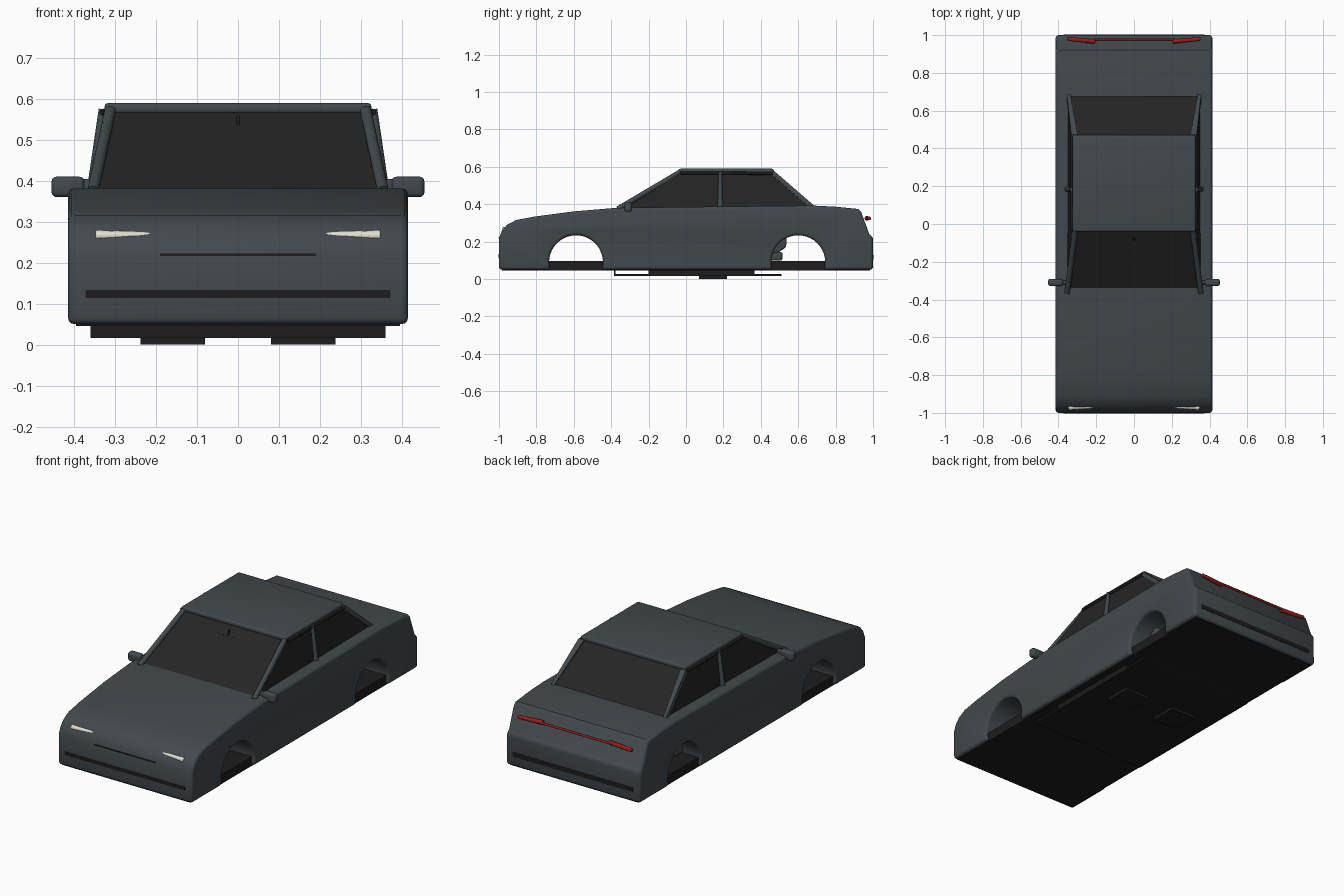
import bpy, bmesh, math
from mathutils import Vector

if "Cube" in bpy.data.objects:
    bpy.data.objects.remove(bpy.data.objects["Cube"])


def material(name, rgb, rough=0.6):
    m = bpy.data.materials.new(name)
    m.use_nodes = True
    m.diffuse_color = (*rgb, 1)
    node = m.node_tree.nodes["Principled BSDF"]
    node.inputs["Base Color"].default_value = (*rgb, 1)
    node.inputs["Roughness"].default_value = rough
    return m


PAINT = material("slate_paint", (0.055, 0.066, 0.073))
GLASS = material("dark_glass", (0.018, 0.018, 0.018))
BLACK = material("black_trim", (0.013, 0.012, 0.012))
WHITE = material("lamp_white", (0.75, 0.73, 0.64))
RED = material("lamp_red", (0.32, 0.012, 0.012))


def finish(name, bm, mat, bevel=0.0, smooth=True):
    bmesh.ops.recalc_face_normals(bm, faces=bm.faces)
    me = bpy.data.meshes.new(name)
    bm.to_mesh(me)
    bm.free()
    me.materials.append(mat)
    ob = bpy.data.objects.new(name, me)
    bpy.context.collection.objects.link(ob)
    bpy.ops.object.select_all(action="DESELECT")
    ob.select_set(True)
    bpy.context.view_layer.objects.active = ob
    if bevel:
        mod = ob.modifiers.new("rounded_edges", "BEVEL")
        mod.width = bevel
        mod.segments = 3
        mod.angle_limit = math.radians(40)
        bpy.ops.object.modifier_apply(modifier=mod.name)
    if smooth:
        bpy.ops.object.shade_smooth_by_angle(angle=math.radians(35))
    return ob


def box(name, xs, ys, zs, mat, bevel=0.0):
    bm = bmesh.new()
    bmesh.ops.create_cube(bm, size=1)
    for v in bm.verts:
        for i, (lo, hi) in enumerate((xs, ys, zs)):
            v.co[i] = hi if v.co[i] > 0 else lo
    return finish(name, bm, mat, bevel, bevel > 0)


def tube(name, a, b, r1, r2, mat, bevel=0.0):
    a, b = Vector(a), Vector(b)
    bm = bmesh.new()
    bmesh.ops.create_cone(bm, cap_ends=True, segments=16, radius1=r1, radius2=r2,
                          depth=(b - a).length)
    ob = finish(name, bm, mat, bevel)
    ob.location = (a + b) / 2
    ob.rotation_euler = (b - a).to_track_quat("Z", "Y").to_euler()
    return ob


def extrude_profile(name, points, half, mat, bevel=0.0):
    """Side outline of (y, z) points swept across the width."""
    bm = bmesh.new()
    face = bm.faces.new([bm.verts.new((-half, y, z)) for y, z in points])
    ext = bmesh.ops.extrude_face_region(bm, geom=[face])
    verts = [g for g in ext["geom"] if isinstance(g, bmesh.types.BMVert)]
    bmesh.ops.translate(bm, verts=verts, vec=(2 * half, 0, 0))
    return finish(name, bm, mat, bevel)


def hull(name, points, mat, bevel=0.0):
    bm = bmesh.new()
    for p in points:
        bm.verts.new(p)
    bmesh.ops.convex_hull(bm, input=bm.verts)
    bmesh.ops.dissolve_limit(bm, angle_limit=0.01, verts=bm.verts, edges=bm.edges)
    return finish(name, bm, mat, bevel, bevel > 0)


# Body shell with wheel arches
BASE = 0.05


def arch(cy, r=0.144, cz=0.09, steps=24):
    start = -math.asin((cz - BASE) / r)
    for i in range(steps + 1):
        a = start + (math.pi - 2 * start) * i / steps
        yield cy + r * math.cos(a), cz + r * math.sin(a)


outline = [(-1, BASE), (-1, 0.22), (-0.985, 0.257), (-0.957, 0.29), (-0.908, 0.316),
           (-0.81, 0.334), (-0.6, 0.362), (-0.37, 0.381), (0.2, 0.388), (0.68, 0.393),
           (0.8, 0.387), (0.92, 0.375), (0.936, 0.36), (0.98, 0.24), (1, 0.225), (1, BASE)]
outline += list(arch(0.6)) + list(arch(-0.588))
extrude_profile("body", outline, 0.415, PAINT, 0.016)

# Glass cabin
ZB, ZT = 0.375, 0.572
hull("cabin_glass",
     [(s * x, y, z) for s in (-1, 1) for x, y, z in
      ((0.352, -0.35, ZB), (0.352, 0.695, ZB), (0.327, -0.03, ZT), (0.327, 0.465, ZT))], GLASS)

# Roof panel
box("roof", (-0.326, 0.326), (-0.04, 0.47), (0.563, 0.59), PAINT, 0.01)

# Pillars, mirrors and lamps on both sides
for side, s in (("left", 1), ("right", -1)):
    tube(f"{side}_front_pillar", (s * 0.354, -0.365, 0.375), (s * 0.312, -0.035, 0.57),
         0.014, 0.014, PAINT)
    tube(f"{side}_middle_pillar", (s * 0.355, 0.183, 0.37), (s * 0.331, 0.183, 0.575),
         0.015, 0.009, PAINT)
    hull(f"{side}_rear_pillar",
         [(s * x, y, z) for x, y, z in
          ((0.298, 0.475, 0.575), (0.332, 0.475, 0.575), (0.332, 0.445, 0.57),
           (0.34, 0.70, 0.38), (0.357, 0.70, 0.38), (0.357, 0.665, 0.38), (0.30, 0.45, 0.56))],
         PAINT)
    tube(f"{side}_roof_rail", (s * 0.329, -0.03, 0.568), (s * 0.329, 0.465, 0.565),
         0.008, 0.008, BLACK)
    inner, outer = sorted((s * 0.375, s * 0.455)), sorted((s * 0.35, s * 0.40))
    box(f"{side}_mirror", inner, (-0.328, -0.29), (0.36, 0.41), PAINT, 0.012)
    box(f"{side}_mirror_arm", outer, (-0.32, -0.298), (0.368, 0.404), PAINT, 0.008)
    tube(f"{side}_headlamp", (s * 0.18, -0.964, 0.266), (s * 0.348, -0.972, 0.266),
         0.008, 0.013, WHITE, 0.004)
    tube(f"{side}_tail_lamp", (s * 0.205, 0.966, 0.325), (s * 0.352, 0.98, 0.325),
         0.012, 0.01, RED, 0.004)
    box(f"{side}_under_plate", sorted((s * 0.08, s * 0.238)), (0.07, 0.22), (0.0, 0.02), BLACK)

# Lamp bar across the tail
tube("tail_lamp_bar", (-0.22, 0.975, 0.325), (0.22, 0.975, 0.325), 0.006, 0.006, RED)

# Grille strips
box("front_slot", (-0.19, 0.19), (-1.002, -0.98), (0.217, 0.223), BLACK)
box("front_lower_grille", (-0.372, 0.372), (-1.002, -0.99), (0.114, 0.133), BLACK)
box("rear_lower_grille", (-0.372, 0.372), (0.99, 1.002), (0.105, 0.13), BLACK)

# Cabin mirror at the windscreen
box("cabin_mirror", (-0.056, 0.056), (-0.094, -0.084), (0.526, 0.533), BLACK)
tube("cabin_mirror_stem", (0, -0.089, 0.53), (0, -0.075, 0.56), 0.004, 0.004, BLACK)

# Rear seat seen through the wheel arch
hull("rear_seat_back",
     [(x, y, z) for x in (-0.3, 0.3) for y, z in
      ((0.45, 0.14), (0.49, 0.14), (0.535, 0.17), (0.54, 0.24), (0.49, 0.24))], PAINT, 0.01)
box("rear_seat_base", (-0.3, 0.3), (0.45, 0.515), (0.1, 0.145), PAINT, 0.008)

# Underbody
box("floor", (-0.396, 0.396), (-0.985, 0.985), (0.046, 0.098), BLACK)
box("under_block", (-0.36, 0.36), (-0.2, 0.365), (0.016, 0.05), BLACK)
box("under_tray", (-0.36, 0.36), (-0.385, 0.51), (0.016, 0.026), BLACK)
box("under_tray_lip", (-0.36, 0.36), (-0.385, -0.377), (0.016, 0.05), BLACK)
